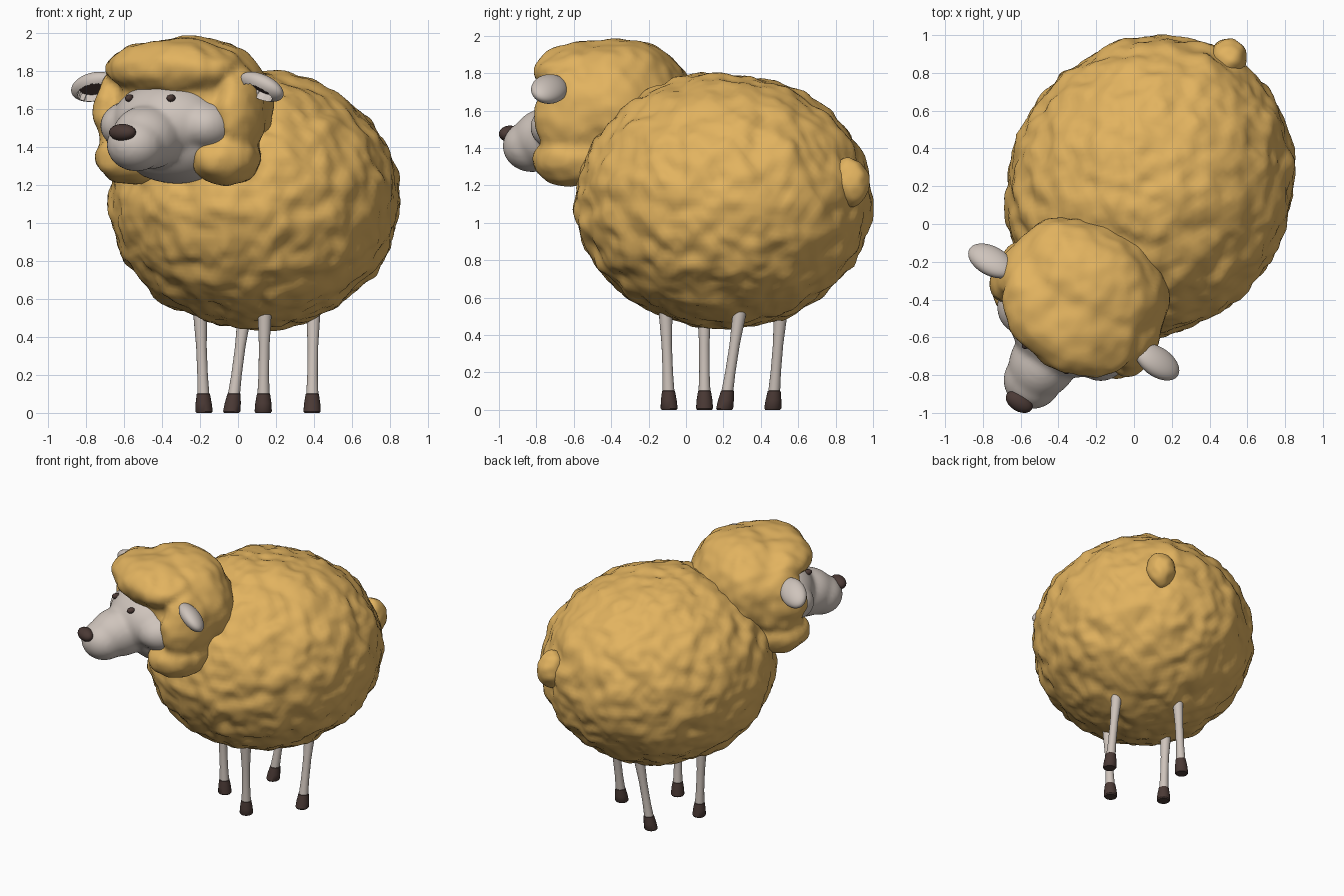
import bpy, bmesh, math
from mathutils import Matrix, Vector, noise

if "Cube" in bpy.data.objects:
    bpy.data.objects.remove(bpy.data.objects["Cube"])

# The animal is built symmetric, facing -y, then turned as a whole
TURN = Matrix.Rotation(math.radians(-31.3), 4, 'Z') @ Matrix.Translation((-0.03, 0, 0))


def material(name, rgb):
    m = bpy.data.materials.new(name)
    m.diffuse_color = (*rgb, 1)
    m.use_nodes = True
    m.node_tree.nodes["Principled BSDF"].inputs["Base Color"].default_value = m.diffuse_color
    return m


WOOL = material("golden wool", (0.76, 0.45, 0.115))
SKIN = material("pale skin", (0.62, 0.55, 0.50))
DARK = material("dark brown", (0.07, 0.042, 0.036))


def finish(name, bm, mats, angle=60):
    """Turn the part into place and make a smooth-shaded object."""
    bmesh.ops.recalc_face_normals(bm, faces=bm.faces)
    bm.transform(TURN)
    me = bpy.data.meshes.new(name)
    bm.to_mesh(me)
    bm.free()
    for m in mats:
        me.materials.append(m)
    ob = bpy.data.objects.new(name, me)
    bpy.context.collection.objects.link(ob)
    bpy.ops.object.select_all(action='DESELECT')
    ob.select_set(True)
    bpy.context.view_layer.objects.active = ob
    bpy.ops.object.shade_smooth_by_angle(angle=math.radians(angle))
    return ob


def blob(bm, c, r, sub=4):
    mat = Matrix.Translation(c) @ Matrix.Diagonal((*r, 1))
    bmesh.ops.create_icosphere(bm, subdivisions=sub, radius=1, matrix=mat)


def fused(blobs, voxel, smooth):
    """Melt overlapping ellipsoids (mirrored where off-centre) into one skin."""
    bm = bmesh.new()
    for c, r in blobs:
        for s in ((1, -1) if c[0] else (1,)):
            blob(bm, (c[0] * s, c[1], c[2]), r)
    me = bpy.data.meshes.new("helper")
    bm.to_mesh(me)
    bm.free()
    ob = bpy.data.objects.new("helper", me)
    bpy.context.collection.objects.link(ob)
    rm = ob.modifiers.new("fuse", 'REMESH')
    rm.mode = 'VOXEL'
    rm.voxel_size = voxel
    sm = ob.modifiers.new("soften", 'SMOOTH')
    sm.factor = 0.5
    sm.iterations = smooth
    dg = bpy.context.evaluated_depsgraph_get()
    out = bmesh.new()
    out.from_mesh(ob.evaluated_get(dg).to_mesh())
    bpy.data.objects.remove(ob)
    return out


def lumps(bm, amp, freq):
    """Woolly surface: push the vertices along their normals by noise."""
    bm.normal_update()
    shift = [(v, v.normal * amp * (noise.noise(v.co * freq)
              + 0.6 * noise.noise(v.co * freq * 2.1))) for v in bm.verts]
    for v, d in shift:
        v.co += d


# Body fleece
bm = bmesh.new()
blob(bm, (0, 0.215, 1.12), (0.745, 0.81, 0.68), 6)
lumps(bm, 0.025, 7)
finish("body_fleece", bm, [WOOL])

# Head fleece: crown, fringe, side locks and lower lobes
bm = fused([((0, -0.42, 1.615), (0.455, 0.355, 0.37)),
            ((0, -0.595, 1.81), (0.39, 0.285, 0.155)),
            ((0.38, -0.53, 1.57), (0.10, 0.19, 0.25)),
            ((0.30, -0.55, 1.345), (0.175, 0.22, 0.145))], 0.022, 4)
lumps(bm, 0.018, 6)
finish("head_fleece", bm, [WOOL])

# Face: jaw, forehead, cheeks, muzzle
bm = fused([((0, -0.56, 1.47), (0.37, 0.27, 0.265)),
            ((0, -0.65, 1.53), (0.31, 0.26, 0.22)),
            ((0.24, -0.65, 1.51), (0.15, 0.175, 0.13)),
            ((0, -0.86, 1.45), (0.18, 0.22, 0.17)),
            ((0, -0.98, 1.41), (0.155, 0.16, 0.14))], 0.018, 6)
finish("face", bm, [SKIN])

# Nose and eyes
bm = bmesh.new()
blob(bm, (0, -1.12, 1.475), (0.078, 0.05, 0.045), 3)
finish("nose", bm, [DARK])
for side, s in (("right", 1), ("left", -1)):
    bm = bmesh.new()
    blob(bm, (0.128 * s, -0.838, 1.655), (0.021, 0.03, 0.02), 3)
    finish(side + "_eye", bm, [DARK])

# Tail: rounded, narrowing to the bottom
bm = bmesh.new()
blob(bm, (0, 1.01, 1.215), (0.1, 0.1, 0.135), 4)
for v in bm.verts:
    if v.co.z < 1.2:
        v.co.x *= 1 - 2.5 * (1.2 - v.co.z)
lumps(bm, 0.012, 9)
finish("tail", bm, [WOOL])

# Ears: flattened ellipsoids with a dark hollow facing forward and down
L = Vector((0.95, 0, -0.3)).normalized()
N = Vector((0, -0.6, -0.8))
N = (N - L * N.dot(L)).normalized()
W = N.cross(L)
frame = Matrix((L, W, N)).transposed().to_4x4()
for side, s in (("right", 1), ("left", -1)):
    bm = bmesh.new()
    bmesh.ops.create_icosphere(bm, subdivisions=5, radius=1)
    hollow = set()
    for v in bm.verts:
        if v.co.z > 0 and v.co.xy.length < 0.68:
            hollow.add(v)
            v.co.z = 0
    for f in bm.faces:
        f.material_index = int(all(v in hollow for v in f.verts))
    bm.transform(Matrix.Diagonal((s, 1, 1, 1)) @ Matrix.Translation((0.515, -0.56, 1.715))
                 @ frame @ Matrix.Diagonal((0.135, 0.088, 0.058, 1)))
    finish(side + "_ear", bm, [SKIN, DARK], 40)

# Legs with hooves: rings of (height, radius), leaning toward the top
RINGS = [(0, 0.040), (0.008, 0.046), (0.05, 0.043), (0.1, 0.035), (0.102, 0.032),
         (0.2, 0.028), (0.35, 0.028), (0.48, 0.035), (0.64, 0.04)]
SIDES = 16
for end, fx, fy, lean in (("front", 0.182, -0.008, (0.016, -0.012)),
                          ("back", 0.248, 0.378, (-0.035, 0.07))):
    for side, s in (("right", 1), ("left", -1)):
        bm = bmesh.new()
        rings = []
        for z, r in RINGS:
            t = z / 0.5
            cx, cy = s * (fx + lean[0] * t) + 0.008, fy + lean[1] * t
            rings.append([bm.verts.new((cx + r * math.cos(a), cy + r * math.sin(a), z))
                          for a in (math.tau * i / SIDES for i in range(SIDES))])
        for a, b in zip(rings, rings[1:]):
            for i in range(SIDES):
                j = (i + 1) % SIDES
                bm.faces.new((a[i], a[j], b[j], b[i]))
        bm.faces.new(rings[0])
        bm.faces.new(rings[-1])
        for f in bm.faces:
            f.material_index = int(f.calc_center_median().z < 0.102)
        finish(f"{end}_{side}_leg", bm, [SKIN, DARK], 40)
